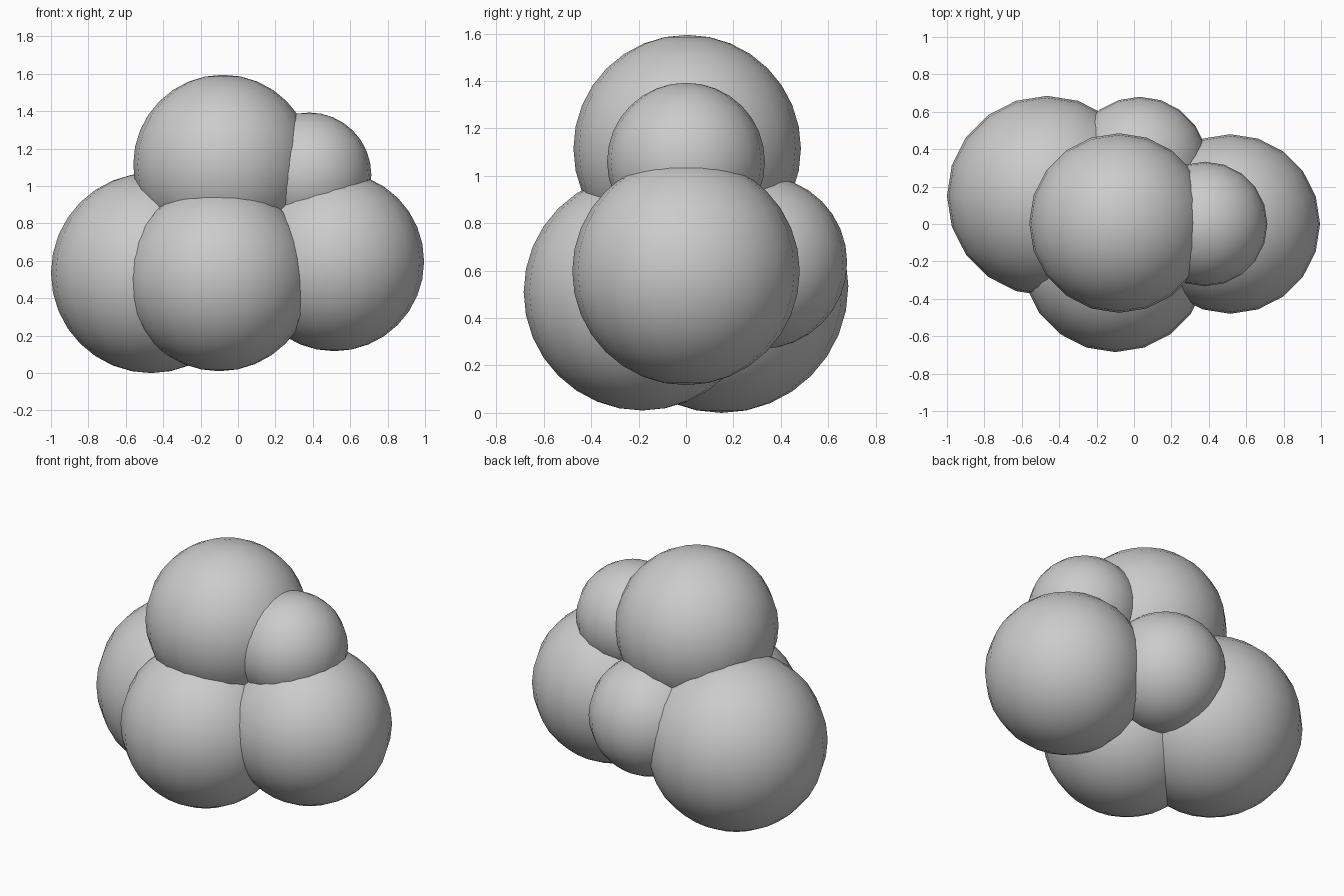
import bpy

if "Cube" in bpy.data.objects:
    bpy.data.objects.remove(bpy.data.objects["Cube"])

# Puffs of the cloud-like cluster: name, centre, radius
puffs = [
    ("left_puff", (-0.465, 0.15, 0.535), 0.535),
    ("right_puff", (0.515, 0.0, 0.597), 0.48),
    ("front_puff", (-0.10, -0.185, 0.51), 0.50),
    ("back_puff", (0.03, 0.315, 0.635), 0.365),
    ("top_puff", (-0.08, 0.005, 1.115), 0.48),
    ("small_top_puff", (0.38, 0.0, 1.06), 0.333),
]


def add_puff(name, centre, radius):
    bpy.ops.mesh.primitive_uv_sphere_add(
        segments=20, ring_count=16, radius=radius, location=centre)
    puff = bpy.context.object
    puff.name = name
    bpy.ops.object.shade_smooth()


for puff in puffs:
    add_puff(*puff)
